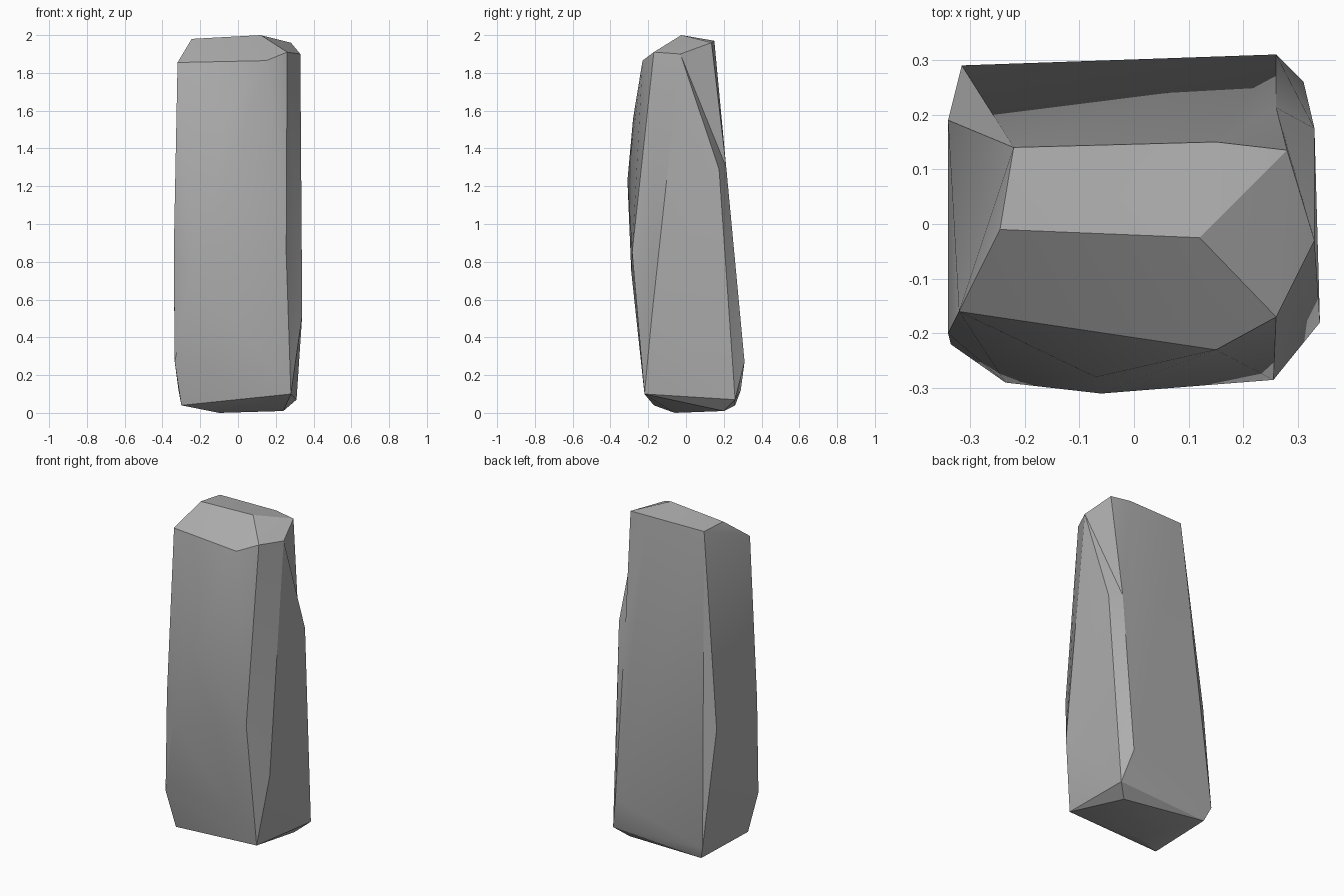
import bpy
import bmesh
import math
from mathutils import Vector

default_cube = bpy.data.objects.get("Cube")
if default_cube:
    bpy.data.objects.remove(default_cube, do_unlink=True)


def make_material(name, value):
    """Plain grey material with matching viewport and render colour."""
    material = bpy.data.materials.new(name)
    material.use_nodes = True
    colour = (value, value, value, 1)
    material.diffuse_color = colour
    shader = material.node_tree.nodes["Principled BSDF"]
    shader.inputs["Base Color"].default_value = colour
    shader.inputs["Roughness"].default_value = 0.9
    return material


# Corners of the chipped stone, grouped by region
crown = [(-.22, .14, 1.97), (.15, .15, 1.97), (.28, .135, 1.96),
         (.12, -.025, 2), (-.245, -.01, 1.98)]
shoulder = [(-.32, -.16, 1.855), (.15, -.23, 1.865),
            (.26, -.17, 1.91), (.33, -.03, 1.9)]
front_bulge = [(-.07, -.28, 1.56), (-.06, -.31, 1.23),
               (-.235, -.29, .75), (.255, -.285, .85)]
sides = [(-.34, -.2, .85), (-.34, .19, .81), (.34, -.18, .52),
         (.33, .175, 1.29), (.26, .213, 1.3)]
foot = [(-.335, -.22, .27), (.26, .31, .27), (-.315, .29, .12),
        (.28, -.22, .1), (.31, .26, .07), (-.285, .26, .04),
        (-.3, -.17, .04), (-.1, -.06, 0), (.24, .2, .01)]

# Wrap the corners in one faceted skin
bm = bmesh.new()
for corner in crown + shoulder + front_bulge + sides + foot:
    bm.verts.new(corner)
hull = bmesh.ops.convex_hull(bm, input=bm.verts)
unused = {item for item in hull["geom_interior"] + hull["geom_unused"]
          if isinstance(item, bmesh.types.BMVert)}
bmesh.ops.delete(bm, geom=list(unused), context='VERTS')


def nearest(corner):
    target = Vector(corner)
    return min(bm.verts, key=lambda vert: (vert.co - target).length)


# Turn one edge inward for the shallow notch on the rear corner
notch = bm.edges.get((nearest(crown[2]), nearest(sides[3])))
if notch and all(len(face.verts) == 3 for face in notch.link_faces):
    bmesh.utils.edge_rotate(notch, True)

bmesh.ops.recalc_face_normals(bm, faces=bm.faces)
mesh = bpy.data.meshes.new("stone_pillar")
bm.to_mesh(mesh)
bm.free()

stone = bpy.data.objects.new("stone_pillar", mesh)
bpy.context.collection.objects.link(stone)
mesh.materials.append(make_material("grey stone", .42))

# Soft facets with crisp chipped edges
bpy.ops.object.select_all(action='DESELECT')
stone.select_set(True)
bpy.context.view_layer.objects.active = stone
bpy.ops.object.shade_smooth_by_angle(angle=math.radians(25))
